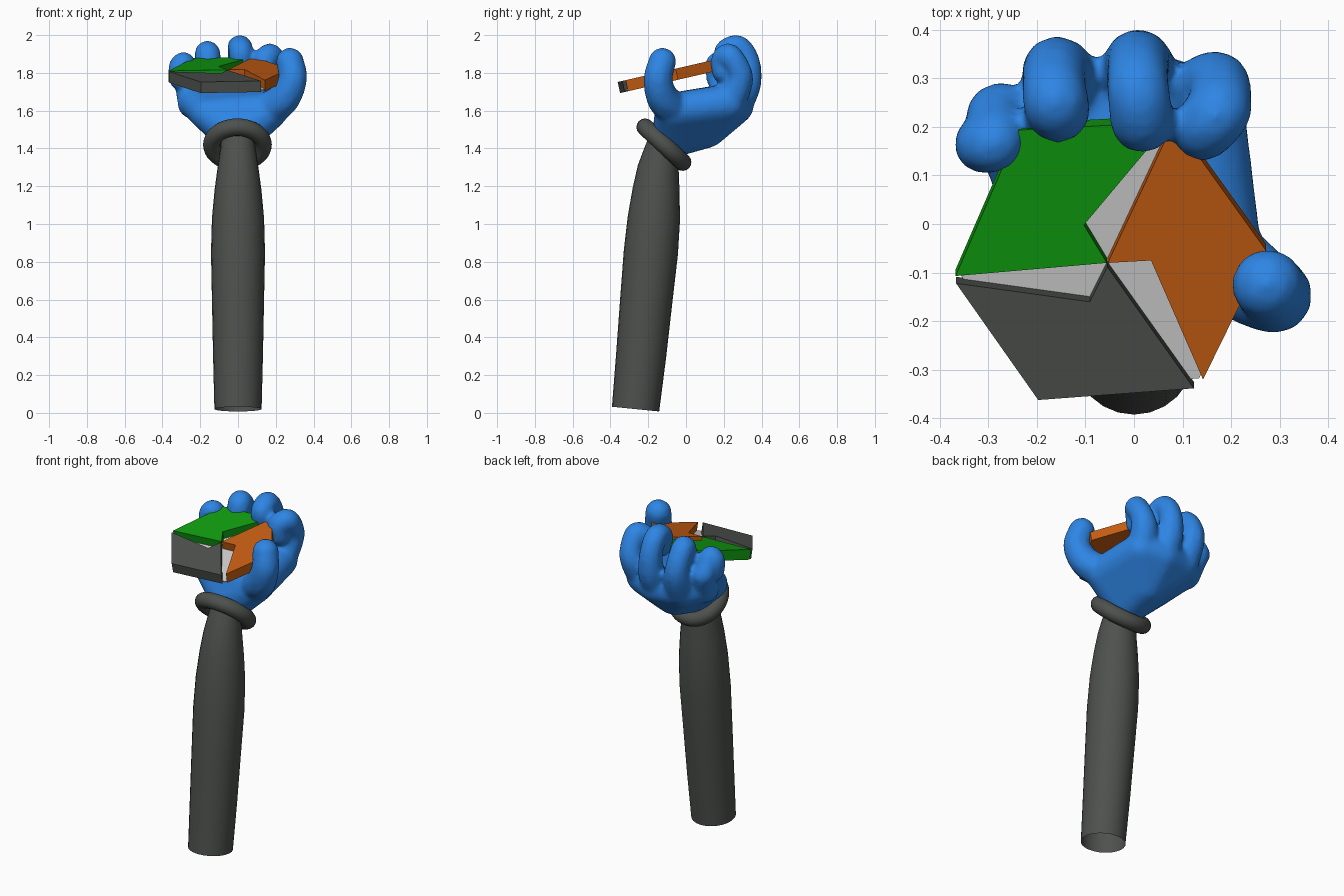
import bpy, bmesh, math
from mathutils import Vector, Matrix

if "Cube" in bpy.data.objects:
    bpy.data.objects.remove(bpy.data.objects["Cube"])


def material(name, rgb):
    m = bpy.data.materials.new(name)
    m.diffuse_color = (*rgb, 1)
    m.use_nodes = True
    m.node_tree.nodes["Principled BSDF"].inputs["Base Color"].default_value = m.diffuse_color
    return m


BLUE = material("blue", (0.027, 0.235, 0.78))
GREY = material("dark grey", (0.075, 0.083, 0.076))
GREEN = material("green", (0.005, 0.33, 0.005))
ORANGE = material("orange", (0.56, 0.11, 0.006))
WHITE = material("pale grey", (0.62, 0.62, 0.62))


def finish(bm, name, mat, smooth=False):
    bmesh.ops.recalc_face_normals(bm, faces=bm.faces)
    me = bpy.data.meshes.new(name)
    bm.to_mesh(me)
    bm.free()
    me.materials.append(mat)
    for p in me.polygons:
        p.use_smooth = smooth
    ob = bpy.data.objects.new(name, me)
    bpy.context.collection.objects.link(ob)
    return ob


def ball(bm, x, y, z, r, sub=3):
    return bmesh.ops.create_icosphere(bm, subdivisions=sub, radius=r,
                                      matrix=Matrix.Translation((x, y, z)))["verts"]


# Forearm: open tube of (centre y, z, radius) rings, leaning back
rings = [(-0.267, 0.02, 0.125), (-0.238, 0.30, 0.132), (-0.210, 0.60, 0.138),
         (-0.186, 0.85, 0.143), (-0.170, 1.03, 0.138), (-0.158, 1.18, 0.124),
         (-0.147, 1.30, 0.108), (-0.125, 1.40, 0.093), (-0.105, 1.46, 0.088)]
SIDES = 24
bm = bmesh.new()
loops = []
for y, z, r in rings:
    loops.append([bm.verts.new((r * math.cos(a), y + r * math.sin(a), z - 0.1 * r * math.sin(a)))
                  for a in (2 * math.pi * i / SIDES for i in range(SIDES))])
for lo, hi in zip(loops, loops[1:]):
    for i in range(SIDES):
        j = (i + 1) % SIDES
        bm.faces.new((lo[i], lo[j], hi[j], hi[i]))
finish(bm, "forearm", GREY, True)

# Cuff: tilted ring around the wrist
bpy.ops.mesh.primitive_torus_add(major_radius=0.136, minor_radius=0.046, major_segments=40,
                                 minor_segments=16, location=(-0.003, -0.117, 1.42),
                                 rotation=(-math.radians(43), 0, 0))
cuff = bpy.context.object
cuff.name = "cuff"
cuff.data.materials.append(GREY)
bpy.ops.object.shade_smooth()

# Palm: hull over the wrist, knuckle and thumb mounds
hand = bmesh.new()
for s in [(0, -0.06, 1.475, 0.12), (0, 0.10, 1.525, 0.125), (0.17, -0.07, 1.60, 0.095),
          (-0.16, -0.02, 1.58, 0.09), (-0.235, 0.17, 1.65, 0.085), (-0.14, 0.23, 1.63, 0.10),
          (0.01, 0.255, 1.63, 0.105), (0.13, 0.22, 1.64, 0.10)]:
    ball(hand, *s)
hull = bmesh.ops.convex_hull(hand, input=hand.verts[:])
bmesh.ops.delete(hand, geom=list({g for g in hull["geom_interior"] + hull["geom_unused"]
                                  if isinstance(g, bmesh.types.BMVert)}), context="VERTS")
# keep only the outer skin of the hull
skin = {g for g in hull["geom"] if g.is_valid and isinstance(g, bmesh.types.BMFace)}
extra = [f for f in hand.faces if f not in skin]
if extra and skin:
    bmesh.ops.delete(hand, geom=extra, context="FACES")
bmesh.ops.recalc_face_normals(hand, faces=hand.faces)


def digit(points):
    """Sweep balls along a smooth path of (x, y, z, radius) points."""
    p = [Vector(q) for q in points]
    p = [2 * p[0] - p[1]] + p + [2 * p[-1] - p[-2]]
    for a, b, c, d in zip(p, p[1:], p[2:], p[3:]):
        for k in range(7):
            t = k / 6
            ball(hand, *(0.5 * (2 * b + (c - a) * t + (2 * a - 5 * b + 4 * c - d) * t * t
                                + (3 * b - a - 3 * c + d) * t ** 3)), sub=2)


# Fingers: base x, middle x, tip x, outermost y, tip y, top z, radius
for xb, xm, xt, yo, yt, zt, r in [(-0.235, -0.285, -0.308, 0.285, 0.092, 1.915, 0.063),
                                  (-0.14, -0.163, -0.157, 0.38, 0.157, 1.975, 0.069),
                                  (0.01, 0.008, 0.016, 0.395, 0.138, 2.005, 0.067),
                                  (0.13, 0.175, 0.143, 0.35, 0.12, 1.96, 0.068)]:
    yb, yf, zc = yo - r, yt + r, zt - r
    digit([(xb, yb - 0.06, 1.64, r + 0.025), (0.4 * xb + 0.6 * xm, yb - 0.005, 1.74, r + 0.01),
           (xm, yb, zc - 0.085, r), (xm, yb - 0.05, zc - 0.005, r),
           (xt, yf + 0.01, zc - 0.025, r), (xt, yf + 0.01, zc - 0.085, r - 0.004)])

# Thumb
digit([(0.16, -0.06, 1.60, 0.10), (0.245, -0.125, 1.67, 0.088),
       (0.29, -0.148, 1.77, 0.079), (0.275, -0.125, 1.86, 0.076)])

hand = finish(hand, "hand", BLUE, True)
remesh = hand.modifiers.new("fuse", "REMESH")
remesh.mode = "VOXEL"
remesh.voxel_size = 0.012
remesh.use_smooth_shade = True
soft = hand.modifiers.new("soften", "SMOOTH")
soft.factor = 0.5
soft.iterations = 8

# Hexagonal plaque held in the hand: tilted slabs given by their outline from above
NORMAL = Vector((0, -0.23, 1)).normalized()


def slab(name, outline, mat, depth=0.0, thick=0.06):
    bm = bmesh.new()
    top = [Vector((x, y, 1.835 + 0.23 * y)) - NORMAL * depth for x, y in outline]
    upper = [bm.verts.new(v) for v in top]
    lower = [bm.verts.new(v - NORMAL * thick) for v in top]
    bm.faces.new(upper)
    bm.faces.new(lower[::-1])
    for i in range(len(top)):
        j = (i + 1) % len(top)
        bm.faces.new((upper[i], lower[i], lower[j], upper[j]))
    return finish(bm, name, mat)


slab("green_panel", [(-0.056, -0.08), (-0.367, -0.107), (-0.237, 0.193), (0.075, 0.21),
                     (-0.103, -0.002)], GREEN)
slab("orange_panel", [(-0.054, -0.08), (0.082, 0.21), (0.272, -0.055), (0.142, -0.32),
                      (0.035, -0.075)], ORANGE)
slab("grey_panel", [(-0.055, -0.088), (0.123, -0.338), (-0.197, -0.362), (-0.366, -0.122),
                    (-0.091, -0.16)], GREY)
slab("backing_plate", [(-0.357, -0.115), (-0.232, 0.185), (0.075, 0.197), (0.262, -0.057),
                       (0.134, -0.328), (-0.192, -0.356)], WHITE, 0.048, 0.006)
